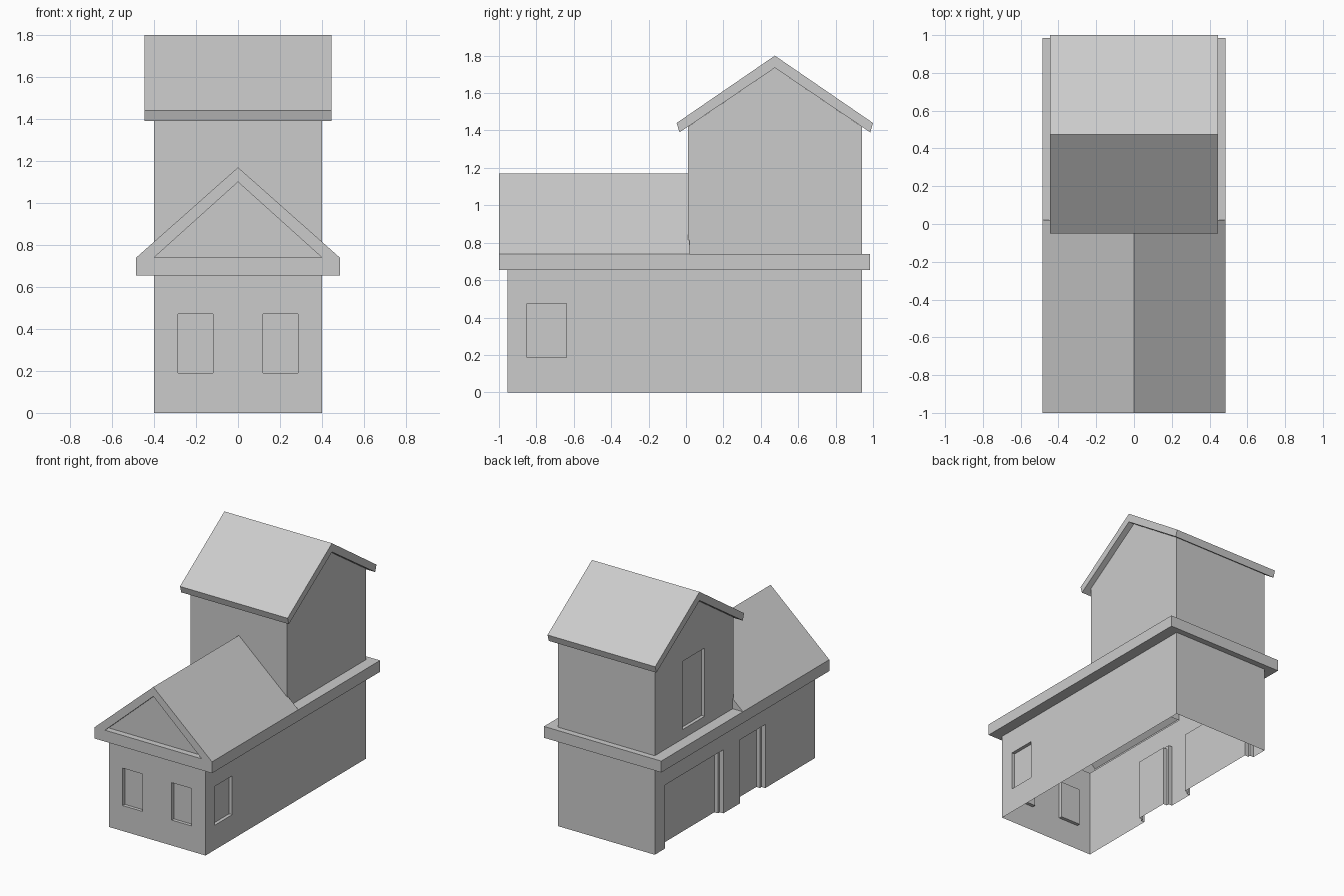
import bpy, bmesh
from mathutils import Vector

if "Cube" in bpy.data.objects:
    bpy.data.objects.remove(bpy.data.objects["Cube"])


def finish(bm, name):
    bmesh.ops.remove_doubles(bm, verts=bm.verts, dist=1e-5)
    bmesh.ops.recalc_face_normals(bm, faces=bm.faces)
    mesh = bpy.data.meshes.new(name)
    bm.to_mesh(mesh)
    bm.free()
    obj = bpy.data.objects.new(name, mesh)
    bpy.context.collection.objects.link(obj)
    return obj


def face(bm, *pts):
    return bm.faces.new([bm.verts.new(p) for p in pts])


def prism(profile, half, skip=()):
    """Extrude a (y, z) profile along x; skip lists omitted side faces."""
    bm = bmesh.new()
    a, b = [[bm.verts.new((x, y, z)) for y, z in profile] for x in (-half, half)]
    bm.faces.new(a[::-1])
    bm.faces.new(b)
    n = len(profile)
    for i in range(n):
        if i not in skip:
            j = (i + 1) % n
            bm.faces.new((a[i], a[j], b[j], b[i]))
    return bm


def recess(bm, axis, plane, span, z, depth):
    """Push a rectangle of a wall inwards; axis 0 is an x wall, 1 a y wall."""
    other = 1 - axis

    def on_wall():
        return [f for f in bm.faces if all(abs(v.co[axis] - plane) < 1e-4 for v in f.verts)]

    for ax, vals in ((other, span), (2, z)):
        for val in vals:
            co, no = Vector((0, 0, 0)), Vector((0, 0, 0))
            co[ax], no[ax] = val, 1
            fs = on_wall()
            geom = fs + list({e for f in fs for e in f.edges}) + list({v for f in fs for v in f.verts})
            bmesh.ops.bisect_plane(bm, geom=geom, plane_co=co, plane_no=no, dist=1e-5)
    sel = []
    for f in on_wall():
        c = f.calc_center_median()
        if span[0] < c[other] < span[1] and z[0] < c.z < z[1]:
            sel.append(f)
    res = bmesh.ops.extrude_face_region(bm, geom=sel)["geom"]
    move = Vector((0, 0, 0))
    move[axis] = -depth if plane > 0 else depth
    bmesh.ops.translate(bm, vec=move, verts=[g for g in res if isinstance(g, bmesh.types.BMVert)])
    bmesh.ops.delete(bm, geom=[f for f in sel if f.is_valid], context='FACES')


W, F, B = 0.40, -0.955, 0.94       # wall half width, front and back
E, EF, EB = 0.485, -1.0, 0.985     # eave half width, front and back
Z0, Z1 = 0.655, 0.74               # eave band heights
RB = 0.02                          # back end of the low roof

# Ground floor walls, open below and above
bm = prism([(F, 0), (B, 0), (B, Z0), (F, Z0)], W, skip=(0, 2))
for lo, hi in ((-0.285, -0.12), (0.12, 0.285)):
    recess(bm, 1, F, (lo, hi), (0.19, 0.47), 0.025)
recess(bm, 0, W, (-0.85, -0.64), (0.185, 0.475), 0.025)
for lo, hi in ((-0.365, -0.065), (0.13, 0.82)):
    recess(bm, 0, -W, (lo, hi), (0, 0.475), 0.03)
    recess(bm, 0, -W + 0.03, (lo + 0.02, hi - 0.02), (0, 0.455), 0.03)
sills = [f for f in bm.faces if all(v.co.z < 1e-4 for v in f.verts)]
bmesh.ops.delete(bm, geom=sills, context='FACES')
finish(bm, "ground_floor_walls")

# Upper storey walls with side gables and one tall window
bm = prism([(0.01, Z0), (B, Z0), (B, 1.42), (0.475, 1.735), (0.01, 1.42)], W, skip=(0, 2, 3))
recess(bm, 0, -W, (0.35, 0.61), (0.81, 1.32), 0.025)
finish(bm, "upper_storey_walls")

# Upper roof slab
finish(prism([(-0.05, 1.44), (0.475, 1.80), (1.0, 1.44), (0.985, 1.39),
              (0.475, 1.735), (-0.035, 1.39)], 0.445), "upper_roof")

# Eave band: fascia, soffit and back ledge
bm = bmesh.new()
for s in (-1, 1):
    w, e = s * W, s * E
    face(bm, (e, EF, Z0), (e, EB, Z0), (e, EB, Z1), (e, EF, Z1))
    face(bm, (w, F, Z0), (w, B, Z0), (e, EB, Z0), (e, EF, Z0))
    face(bm, (w, RB, Z1), (w, B, Z1), (e, EB, Z1), (e, RB, Z1))
face(bm, (-E, EB, Z0), (E, EB, Z0), (E, EB, Z1), (-E, EB, Z1))
face(bm, (-W, F, Z0), (W, F, Z0), (E, EF, Z0), (-E, EF, Z0))
face(bm, (-W, B, Z0), (W, B, Z0), (E, EB, Z0), (-E, EB, Z0))
face(bm, (-W, B, Z1), (W, B, Z1), (E, EB, Z1), (-E, EB, Z1))
finish(bm, "eave_band")

# Low gable roof with recessed front pediment
bm = bmesh.new()
top, inner = 1.17, 1.10
for s in (-1, 1):
    w, e = s * W, s * E
    face(bm, (e, EF, Z1), (0, EF, top), (0, RB, top), (e, RB, Z1))
    face(bm, (e, EF, Z1), (0, EF, top), (0, EF, inner), (w, EF, Z1))
    face(bm, (e, EF, Z0), (e, EF, Z1), (w, EF, Z1))
    face(bm, (w, EF, Z1), (0, EF, inner), (0, F, inner), (w, F, Z1))
    face(bm, (e, RB, Z1), (w, RB, Z1), (w, RB, Z1 + (E - W) * (top - Z1) / E))
face(bm, (-E, EF, Z0), (E, EF, Z0), (W, EF, Z1), (-W, EF, Z1))
face(bm, (-W, EF, Z1), (W, EF, Z1), (W, F, Z1), (-W, F, Z1))
face(bm, (-W, F, Z1), (W, F, Z1), (0, F, inner))
finish(bm, "low_gable_roof")
